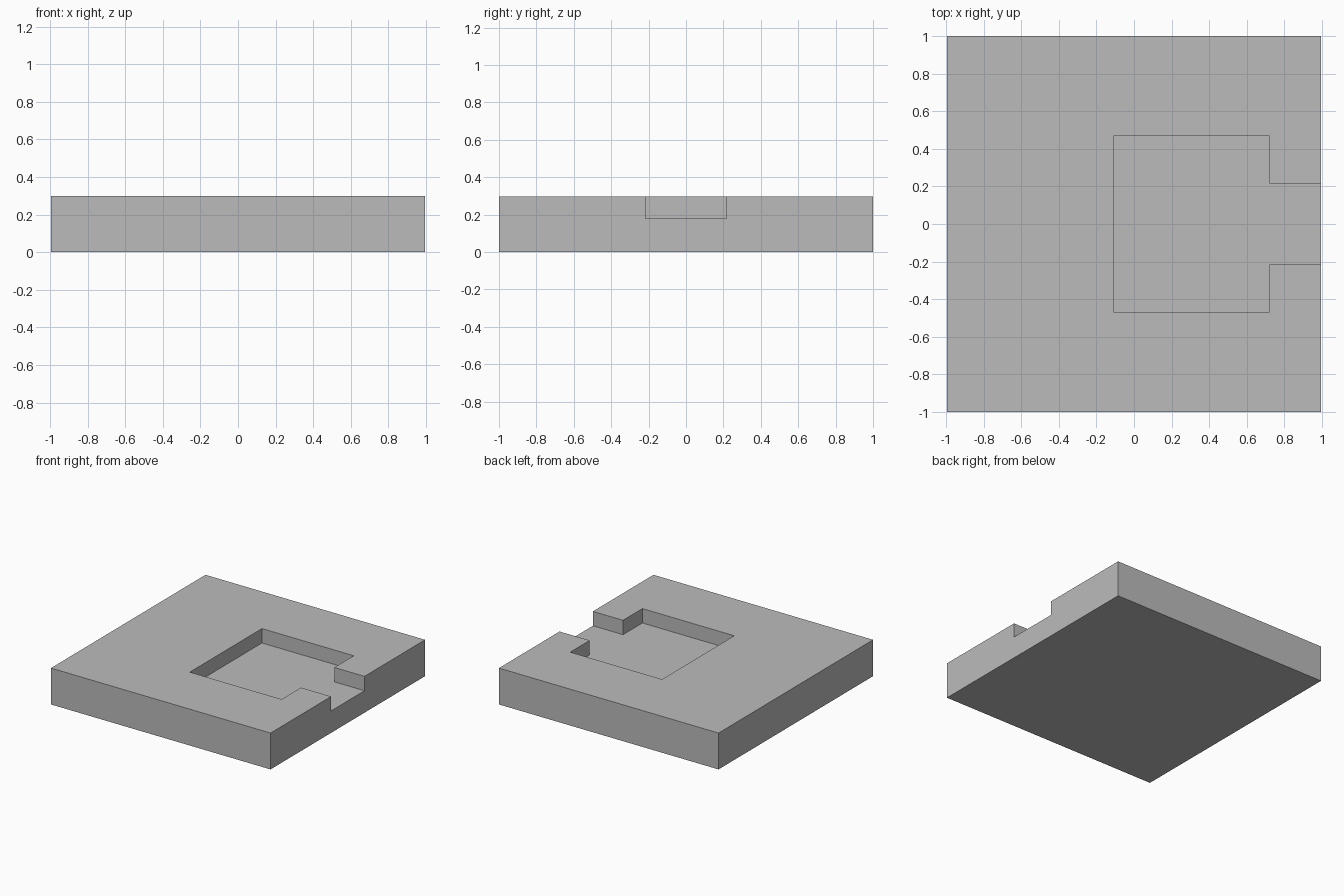
import bpy
import bmesh

if "Cube" in bpy.data.objects:
    bpy.data.objects.remove(bpy.data.objects["Cube"], do_unlink=True)

# Single plain grey
grey = bpy.data.materials.new("plain_grey")
grey.use_nodes = True
colour = (0.5, 0.5, 0.5, 1)
grey.diffuse_color = colour
grey.node_tree.nodes["Principled BSDF"].inputs["Base Color"].default_value = colour


def prism(name, outline, bottom, top):
    """Extrude a flat outline upwards into a closed solid."""
    bm = bmesh.new()
    face = bm.faces.new([bm.verts.new((x, y, bottom)) for x, y in outline])
    extruded = bmesh.ops.extrude_face_region(bm, geom=[face], use_keep_orig=True)
    for item in extruded["geom"]:
        if isinstance(item, bmesh.types.BMVert):
            item.co.z = top
    bmesh.ops.recalc_face_normals(bm, faces=bm.faces)
    mesh = bpy.data.meshes.new(name)
    bm.to_mesh(mesh)
    bm.free()
    mesh.materials.append(grey)
    obj = bpy.data.objects.new(name, mesh)
    bpy.context.collection.objects.link(obj)
    return obj


def mirrored(half):
    """Complete an outline by reflecting it across the x axis."""
    return half + [(x, -y) for x, y in reversed(half)]


# Square slab
slab = prism("base_slab", mirrored([(-0.995, 1), (0.995, 1)]), 0, 0.298)

# Square recess with a narrower channel out through the left side
recess = prism("recess_cutter",
               mirrored([(-0.11, 0.467), (0.722, 0.467), (0.722, 0.216), (1.2, 0.216)]),
               0.18, 0.5)
recess.hide_render = True

cut = slab.modifiers.new("recess", 'BOOLEAN')
cut.operation = 'DIFFERENCE'
cut.solver = 'EXACT'
cut.object = recess

# Keep the cut slab and discard the cutter
bpy.context.view_layer.objects.active = slab
slab.select_set(True)
bpy.ops.object.modifier_apply(modifier=cut.name)
bpy.data.objects.remove(recess, do_unlink=True)
